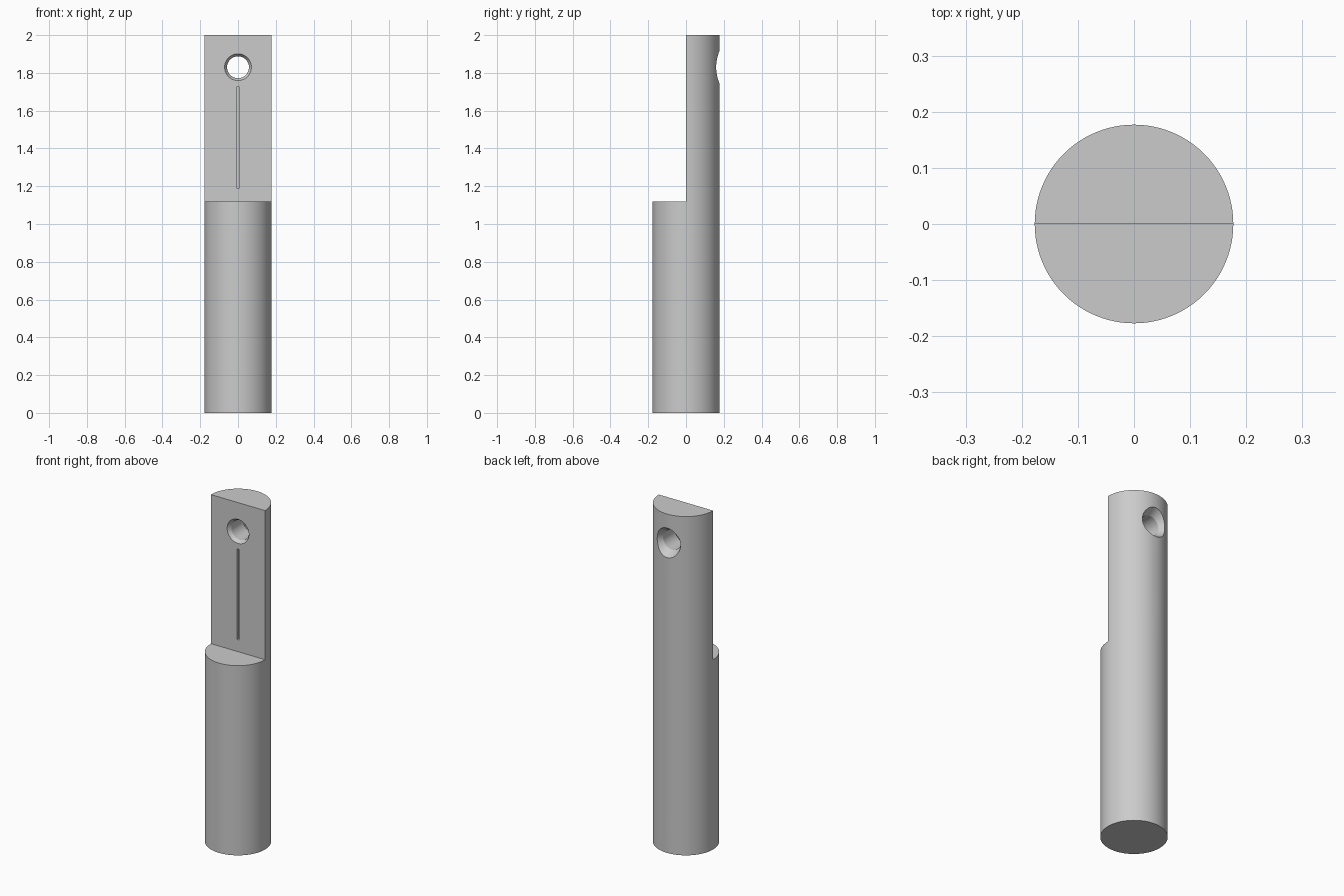
import bpy
import bmesh
import math
from mathutils import Matrix, Vector

if "Cube" in bpy.data.objects:
    bpy.data.objects.remove(bpy.data.objects["Cube"], do_unlink=True)

RADIUS = 0.177
HEIGHT = 2.0
STEP_Z = 1.12
HOLE_Z = 1.83

steel = bpy.data.materials.new("plain grey")
steel.use_nodes = True
GREY = (0.6, 0.6, 0.6, 1)
steel.diffuse_color = GREY
steel.node_tree.nodes["Principled BSDF"].inputs["Base Color"].default_value = GREY


def add_object(name, bm):
    bmesh.ops.recalc_face_normals(bm, faces=bm.faces)
    mesh = bpy.data.meshes.new(name)
    bm.to_mesh(mesh)
    bm.free()
    mesh.materials.append(steel)
    obj = bpy.data.objects.new(name, mesh)
    bpy.context.collection.objects.link(obj)
    return obj


def box(name, low, high):
    low, high = Vector(low), Vector(high)
    bm = bmesh.new()
    place = Matrix.Translation((low + high) / 2) @ Matrix.Diagonal((high - low).to_4d())
    bmesh.ops.create_cube(bm, size=1, matrix=place)
    return add_object(name, bm)


def cut(target, cutter):
    mod = target.modifiers.new("cut", 'BOOLEAN')
    mod.operation = 'DIFFERENCE'
    mod.solver = 'EXACT'
    mod.object = cutter
    bpy.context.view_layer.objects.active = target
    bpy.ops.object.modifier_apply(modifier=mod.name)
    bpy.data.objects.remove(cutter, do_unlink=True)


# Round rod
bm = bmesh.new()
bmesh.ops.create_cone(bm, cap_ends=True, segments=96, radius1=RADIUS, radius2=RADIUS,
                      depth=HEIGHT, matrix=Matrix.Translation((0, 0, HEIGHT / 2)))
rod = add_object("half_cut_rod", bm)

# Upper front half removed to leave a flat
cut(rod, box("flat_cutter", (-1, -1, STEP_Z), (1, 0, HEIGHT + 1)))

# Cross hole, flared at both mouths: (radius, y) profile spun about the y axis
profile = [(0, -0.02), (0.084, -0.02), (0.058, 0.02), (0.058, 0.13),
           (0.095, 0.19), (0.095, 0.25), (0, 0.25)]
bm = bmesh.new()
verts = [bm.verts.new((r, y, HOLE_Z)) for r, y in profile]
edges = [bm.edges.new(pair) for pair in zip(verts, verts[1:])]
bmesh.ops.spin(bm, geom=verts + edges, cent=(0, 0, HOLE_Z), axis=(0, 1, 0),
               angle=math.tau, steps=48)
bmesh.ops.remove_doubles(bm, verts=bm.verts, dist=0.0001)
cut(rod, add_object("hole_cutter", bm))

# Narrow groove down the flat
cut(rod, box("groove_cutter", (-0.008, -0.1, 1.19), (0.008, 0.015, 1.725)))

# Smooth round walls with sharp rims
bpy.ops.object.select_all(action='DESELECT')
rod.select_set(True)
bpy.context.view_layer.objects.active = rod
bpy.ops.object.shade_smooth_by_angle(angle=math.radians(25))
